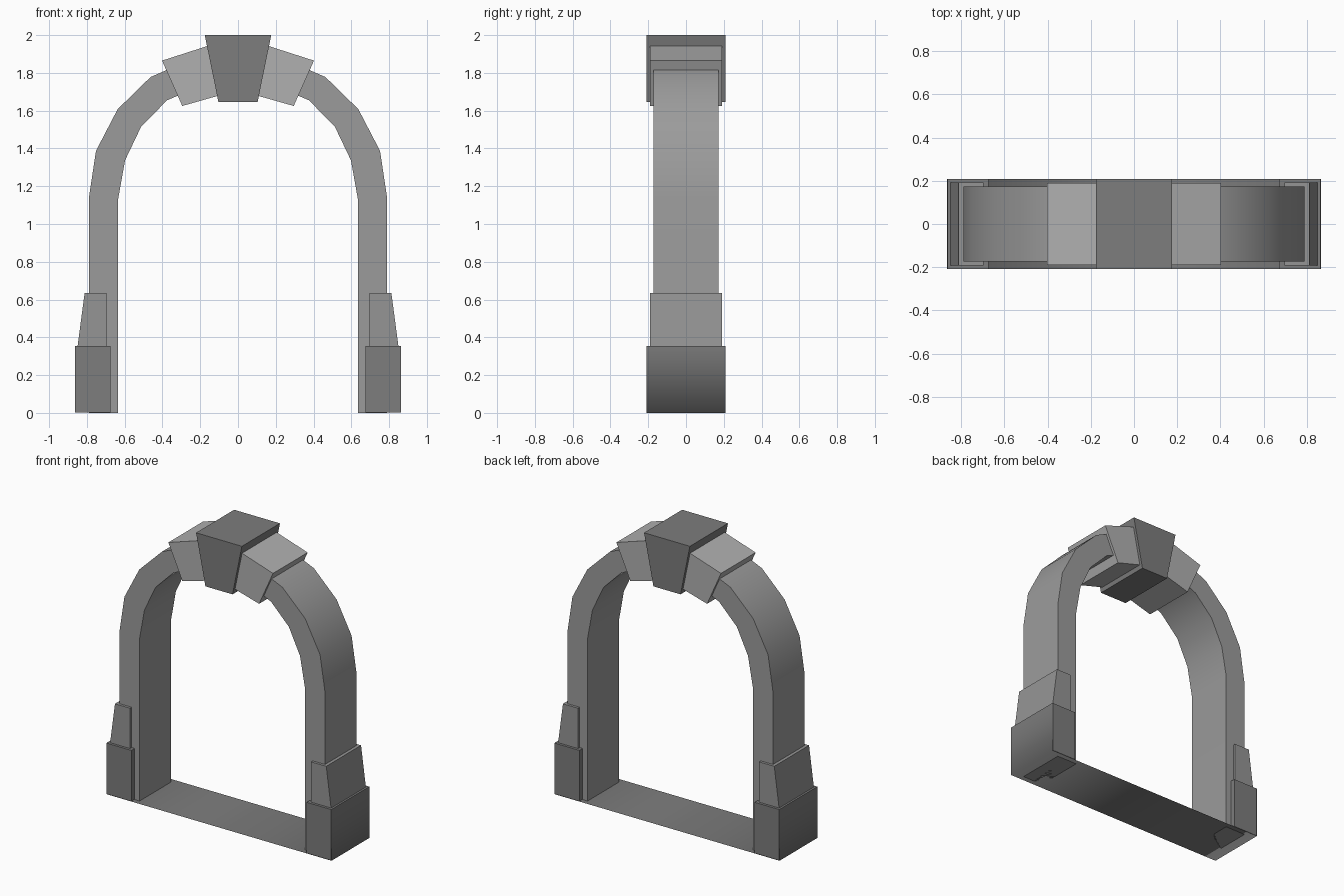
import bpy, bmesh

if "Cube" in bpy.data.objects:
    bpy.data.objects.remove(bpy.data.objects["Cube"])


def finish(name, bm, grey, smooth_angle=None):
    """Turn a bmesh into an object with a plain grey material."""
    mesh = bpy.data.meshes.new(name)
    bm.to_mesh(mesh)
    bm.free()
    obj = bpy.data.objects.new(name, mesh)
    bpy.context.collection.objects.link(obj)
    key = "grey_%03d" % round(grey * 1000)
    mat = bpy.data.materials.get(key) or bpy.data.materials.new(key)
    mat.diffuse_color = (grey, grey, grey, 1)
    mat.use_nodes = True
    mat.node_tree.nodes["Principled BSDF"].inputs["Base Color"].default_value = mat.diffuse_color
    mesh.materials.append(mat)
    if smooth_angle:
        bpy.ops.object.select_all(action='DESELECT')
        obj.select_set(True)
        bpy.context.view_layer.objects.active = obj
        bpy.ops.object.shade_smooth_by_angle(angle=smooth_angle)
    return obj


def prism(name, profile, half_depth, grey, smooth_angle=None):
    """Extrude an x-z outline symmetrically along y."""
    bm = bmesh.new()
    face = bm.faces.new([bm.verts.new((x, -half_depth, z)) for x, z in profile])
    ext = bmesh.ops.extrude_face_region(bm, geom=[face], use_keep_orig=True)
    moved = [g for g in ext["geom"] if isinstance(g, bmesh.types.BMVert)]
    bmesh.ops.translate(bm, verts=moved, vec=(0, 2 * half_depth, 0))
    bmesh.ops.recalc_face_normals(bm, faces=bm.faces)
    return finish(name, bm, grey, smooth_angle)


def mirrored(points):
    return [(-x, z) for x, z in reversed(points)]


DARK, MID, LIGHT, TAPER = 0.205, 0.33, 0.435, 0.30

# Arch band: legs and faceted crown, right half outlines mirrored
outer = [(0.79, 0), (0.79, 1.135), (0.752, 1.387), (0.637, 1.608),
         (0.463, 1.778), (0.24, 1.875)]
inner = [(0.635, 0), (0.635, 1.13), (0.598, 1.337), (0.512, 1.517),
         (0.375, 1.655), (0.20, 1.73)]
outline = outer + mirrored(outer) + mirrored(inner[::-1]) + inner[::-1]
prism("arch_band", outline, 0.173, MID, 0.6)

# Keystone
prism("keystone", [(-0.104, 1.647), (0.104, 1.647), (0.176, 2.0), (-0.176, 2.0)],
      0.209, DARK)

# Stones that repeat on each side
side_parts = {
    "side_voussoir": ([(0.09, 1.683), (0.295, 1.625), (0.402, 1.865), (0.15, 1.946)],
                      0.19, LIGHT),
    "foot_block": ([(0.674, 0.002), (0.863, 0.002), (0.863, 0.355), (0.674, 0.355)],
                   0.209, DARK),
    "tapered_block": ([(0.696, 0.355), (0.849, 0.355), (0.812, 0.635), (0.696, 0.635)],
                      0.191, TAPER),
}
for name, (profile, depth, grey) in side_parts.items():
    prism(name + "_right", profile, depth, grey)
    prism(name + "_left", mirrored(profile), depth, grey)

# Threshold: thin sheet under both feet, turning softly up their outer sides
bm = bmesh.new()
path = [(0.865, 0.355), (0.865, 0), (-0.865, 0), (-0.865, 0.355)]
rows = [[bm.verts.new((x, y, z)) for y in (-0.209, 0.209)] for x, z in path]
for a, b in zip(rows, rows[1:]):
    bm.faces.new((a[0], b[0], b[1], a[1]))
finish("threshold", bm, DARK, 1.7)
